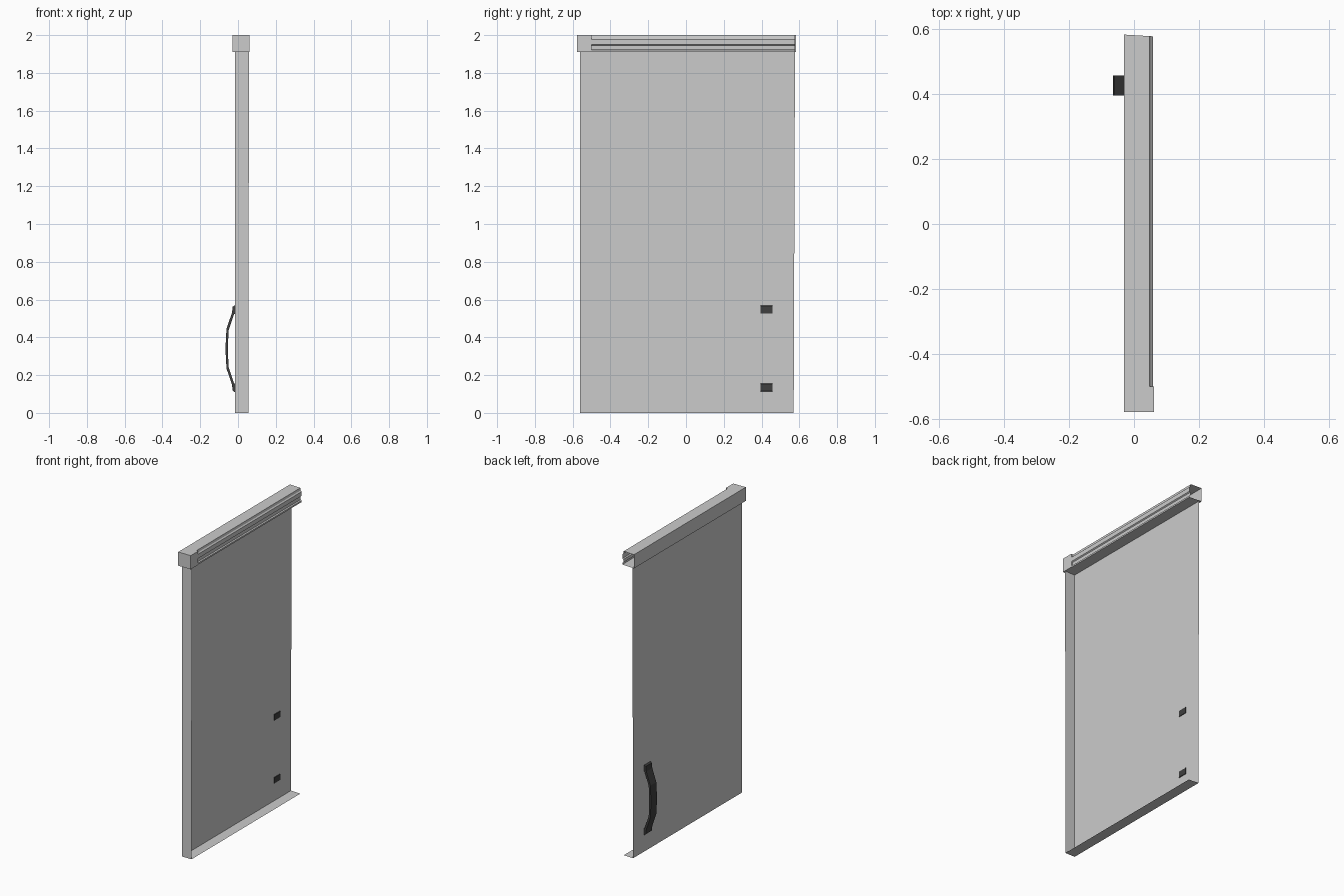
import bpy, bmesh

if "Cube" in bpy.data.objects:
    bpy.data.objects.remove(bpy.data.objects["Cube"])

dark = bpy.data.materials.new("dark_handle")
dark.diffuse_color = (0.05, 0.05, 0.05, 1)
dark.use_nodes = True
dark.node_tree.nodes["Principled BSDF"].inputs["Base Color"].default_value = dark.diffuse_color


def make(name, verts, faces, mat=None):
    me = bpy.data.meshes.new(name)
    me.from_pydata(verts, [], faces)
    bm = bmesh.new()
    bm.from_mesh(me)
    bmesh.ops.recalc_face_normals(bm, faces=bm.faces)
    bm.to_mesh(me)
    bm.free()
    ob = bpy.data.objects.new(name, me)
    bpy.context.collection.objects.link(ob)
    if mat:
        me.materials.append(mat)
    return ob


def sweep_y(name, profile, y0, y1, closed=False, cap0=False, skew=0.0, mat=None):
    """Sweep an (x, z) profile along y; skew slants the far end with x."""
    n = len(profile)
    verts = [(x, y0, z) for x, z in profile]
    verts += [(x, y1 - skew * (x + 0.03), z) for x, z in profile]
    faces = [(i, (i + 1) % n, n + (i + 1) % n, n + i)
             for i in range(n if closed else n - 1)]
    if cap0:
        faces.append(tuple(range(n)))
    return make(name, verts, faces, mat)


# Folded sheet panel: main sheet, front return and bottom flange
x0, x1, ya, top = -0.015, 0.055, -0.56, 1.91
make("panel_sheet",
     [(x0, ya, 0), (x0, 0.57, 0), (x0, 0.577, top), (x0, ya, top),
      (x1, ya, 0), (x1, 0.567, 0), (x1 + 0.003, ya, top)],
     [(0, 1, 2, 3), (0, 3, 6, 4), (0, 4, 5, 1)])

# Hollow top rail with a grooved side, open at the back end
rail = [(-0.03, 1.91), (-0.03, 2.0), (0.048, 2.0), (0.051, 1.985), (0.058, 1.978),
        (0.058, 1.95), (0.051, 1.945), (0.051, 1.925), (0.058, 1.92), (0.058, 1.91)]
sweep_y("top_rail", rail, -0.5, 0.582, closed=True, skew=0.06)

# Plain square block at the front end of the rail
block = [(-0.03, 1.91), (-0.03, 2.0), (0.061, 2.0), (0.061, 1.91)]
sweep_y("rail_end_block", block, -0.577, -0.5, closed=True, cap0=True)
make("rail_block_step",
     [(0.048, -0.5, 1.91), (0.061, -0.5, 1.91), (0.061, -0.5, 2.0), (0.048, -0.5, 2.0)],
     [(0, 1, 2, 3)])

# Bent strap handle, mirrored about its mid height
mid = 0.34
half_outer = [(-0.018, 0.23), (-0.028, 0.222), (-0.032, 0.19), (-0.061, 0.105), (-0.065, 0.03)]
half_inner = [(-0.053, 0.03), (-0.049, 0.1), (-0.021, 0.183), (-0.012, 0.187)]
outer = [(x, mid + d) for x, d in half_outer] + [(x, mid - d) for x, d in reversed(half_outer)]
inner = [(x, mid - d) for x, d in half_inner]
inner = [(-0.012, mid - 0.225)] + inner[::-1]
inner += [(x, 2 * mid - z) for x, z in reversed(inner)]
loop = outer + inner
handle = sweep_y("handle", loop, 0.395, 0.457, closed=True, cap0=True, mat=dark)
bm = bmesh.new()
bm.from_mesh(handle.data)
bmesh.ops.holes_fill(bm, edges=[e for e in bm.edges if e.is_boundary])
bmesh.ops.recalc_face_normals(bm, faces=bm.faces)
bm.to_mesh(handle.data)
bm.free()
